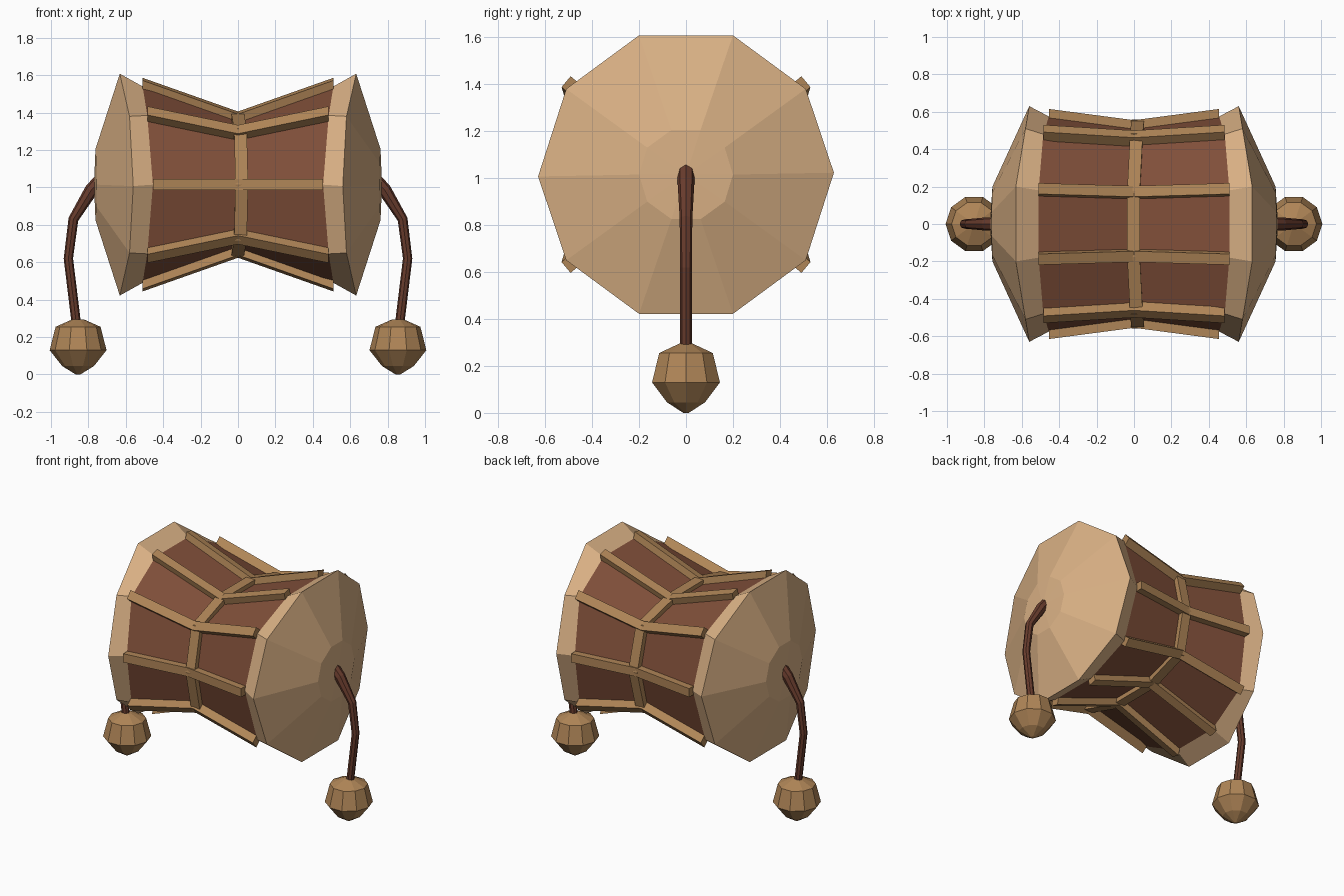
import bpy, bmesh, math
from mathutils import Vector

cube = bpy.data.objects.get("Cube")
if cube:
    bpy.data.objects.remove(cube)

SIDES = 10
CENTRE = Vector((0, 0, 1.015))


def material(name, rgb):
    m = bpy.data.materials.new(name)
    m.use_nodes = True
    m.diffuse_color = (*rgb, 1)
    m.node_tree.nodes["Principled BSDF"].inputs["Base Color"].default_value = (*rgb, 1)
    return m


SKIN = material("tan_skin", (0.70, 0.44, 0.235))
WOOD = material("light_wood", (0.43, 0.235, 0.095))
SHELL = material("brown_shell", (0.22, 0.08, 0.042))
CORD = material("dark_cord", (0.14, 0.045, 0.026))


def finish(name, bm, mats):
    bmesh.ops.recalc_face_normals(bm, faces=bm.faces)
    mesh = bpy.data.meshes.new(name)
    bm.to_mesh(mesh)
    bm.free()
    for m in mats:
        mesh.materials.append(m)
    obj = bpy.data.objects.new(name, mesh)
    bpy.context.collection.objects.link(obj)
    return obj


def loft(bm, rings, closed=False, caps=True):
    """Skin a list of point rings; returns one list of faces per span."""
    loops = [[bm.verts.new(p) for p in r] for r in rings]
    pairs = list(zip(loops, loops[1:]))
    if closed:
        pairs.append((loops[-1], loops[0]))
    spans = []
    for a, b in pairs:
        n = len(a)
        spans.append([bm.faces.new((a[i], a[(i + 1) % n], b[(i + 1) % n], b[i]))
                      for i in range(n)])
    if caps and not closed:
        bm.faces.new(loops[0])
        bm.faces.new(loops[-1])
    return spans


# Drum outline: each section gives (x, y, z) for side, diagonal and top corners
WAIST = [(0, 0.515, 0), (0, 0.45, 0.27), (0, 0.165, 0.345)]
BAND = [(0.455, 0.575, 0), (0.485, 0.48, 0.37), (0.51, 0.18, 0.525)]
RIM = [(0.56, 0.63, 0.008), (0.58, 0.51, 0.365), (0.632, 0.2, 0.593)]
CAP = [(0.757, 0.2, 0), (0.758, 0.165, 0.115), (0.762, 0.062, 0.19)]
NORMALS = [(0, 1, 0), (0, 0.77, 0.64), (0, 0.24, 0.97)]


def corner(section, k, side=1):
    """Corner k of the ten-sided section, mirrored into its quadrant."""
    x, y, z = section[(0, 1, 2, 2, 1)[k % 5]]
    a = 2 * math.pi * k / SIDES
    return Vector((x * side, math.copysign(y, math.cos(a)),
                   math.copysign(z, math.sin(a + 0.001))))


def ring(section, side=1):
    return [CENTRE + corner(section, k, side) for k in range(SIDES)]


# Shell with skin bands and domed heads
bm = bmesh.new()
spans = loft(bm, [ring(s, -1) for s in (CAP, RIM, BAND)] + [ring(WAIST)]
             + [ring(s) for s in (BAND, RIM, CAP)])
for span in spans[2:4]:
    for f in span:
        f.material_index = 1
for f in [f for f in bm.faces if len(f.verts) == SIDES]:
    side = math.copysign(1, f.calc_center_median().x)
    bmesh.ops.poke(bm, faces=[f])
    bm.verts.ensure_lookup_table()
    bm.verts[-1].co = CENTRE + Vector((0.77 * side, 0, 0))
finish("drum_body", bm, [SKIN, SHELL])

# Bent slats along the corners of the shell
for k in range(SIDES):
    n = corner(NORMALS, k)
    t = Vector((0, -n.z, n.y))
    bm = bmesh.new()
    rings = []
    for section, side in ((BAND, -1), (WAIST, 1), (BAND, 1)):
        p = CENTRE + corner(section, k, side)
        rings.append([p + n * h + t * w for h, w in
                      ((-0.03, -0.03), (-0.03, 0.03), (0.04, 0.03), (0.04, -0.03))])
    loft(bm, rings)
    finish(f"slat_{k + 1}", bm, [WOOD])

# Waist hoop, bowed slightly sideways
bm = bmesh.new()
rings = []
for k in range(SIDES):
    n, p = corner(NORMALS, k), CENTRE + corner(WAIST, k)
    p.x = 0.03 * abs(n.y) - 0.01
    rings.append([p + n * h + Vector((w, 0, 0)) for h, w in
                  ((-0.03, -0.034), (-0.03, 0.034), (0.043, 0.034), (0.043, -0.034))])
loft(bm, rings, closed=True)
finish("waist_hoop", bm, [WOOD])

# Beaters: a bent cord and a faceted ball on each side
CORD_PATH = [(0.74, 1.035, 0.036), (0.785, 0.985, 0.036), (0.88, 0.83, 0.027),
             (0.907, 0.62, 0.025), (0.863, 0.26, 0.025)]
BALL = [(0.295, 0.03), (0.255, 0.12), (0.13, 0.152), (0.045, 0.085), (0, 0.012)]


def circle(c, r, u, v, n):
    return [c + r * (u * math.cos(2 * math.pi * i / n) + v * math.sin(2 * math.pi * i / n))
            for i in range(n)]


for side, label in ((1, "left"), (-1, "right")):
    pts = [Vector((x * side, 0, z)) for x, z, _ in CORD_PATH]
    bm = bmesh.new()
    rings = []
    for i, p in enumerate(pts):
        d = (pts[min(i + 1, len(pts) - 1)] - pts[max(i - 1, 0)]).normalized()
        y = Vector((0, 1, 0))
        rings.append(circle(p, CORD_PATH[i][2], y, d.cross(y), 8))
    loft(bm, rings)
    finish(f"{label}_cord", bm, [CORD])

    bm = bmesh.new()
    loft(bm, [circle(Vector((0.855 * side, 0, z)), r, Vector((1, 0, 0)), Vector((0, 1, 0)), SIDES)
              for z, r in BALL])
    finish(f"{label}_beater_ball", bm, [WOOD])
